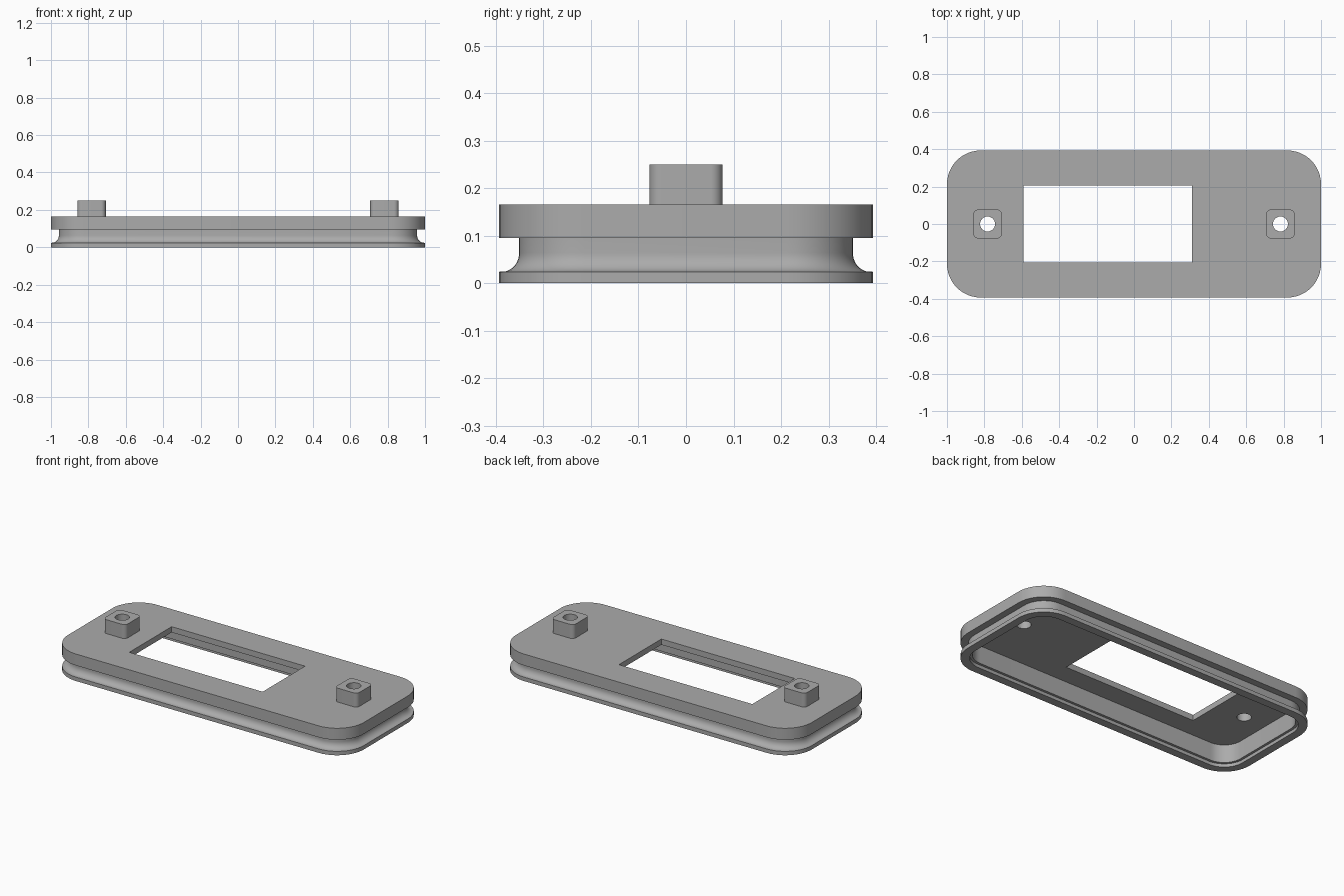
import bpy, bmesh, math

cube = bpy.data.objects.get("Cube")
if cube:
    bpy.data.objects.remove(cube, do_unlink=True)

grey = bpy.data.materials.new("light grey")
grey.use_nodes = True
grey.diffuse_color = (0.41, 0.41, 0.41, 1)
grey.node_tree.nodes["Principled BSDF"].inputs["Base Color"].default_value = grey.diffuse_color


def rounded_ring(bm, half_x, half_y, radius, z, cx=0, steps=12):
    """Ring of vertices round a rounded rectangle."""
    ring = []
    for q, (sx, sy) in enumerate([(1, 1), (-1, 1), (-1, -1), (1, -1)]):
        for i in range(steps + 1):
            a = math.pi / 2 * (q + i / steps)
            ring.append(bm.verts.new((cx + sx * (half_x - radius) + radius * math.cos(a),
                                      sy * (half_y - radius) + radius * math.sin(a), z)))
    return ring


def bridge(bm, a, b):
    for i in range(len(a)):
        j = (i + 1) % len(a)
        bm.faces.new((a[i], a[j], b[j], b[i]))


def make_object(name, bm):
    bmesh.ops.recalc_face_normals(bm, faces=bm.faces)
    mesh = bpy.data.meshes.new(name)
    bm.to_mesh(mesh)
    bm.free()
    obj = bpy.data.objects.new(name, mesh)
    bpy.context.collection.objects.link(obj)
    mesh.materials.append(grey)
    return obj


def prism(name, half_x, half_y, radius, z0, z1, cx=0):
    bm = bmesh.new()
    low = rounded_ring(bm, half_x, half_y, radius, z0, cx)
    high = rounded_ring(bm, half_x, half_y, radius, z1, cx)
    bridge(bm, low, high)
    bm.faces.new(low)
    bm.faces.new(high)
    return make_object(name, bm)


def cut(obj, cutter):
    mod = obj.modifiers.new("cut", 'BOOLEAN')
    mod.operation = 'DIFFERENCE'
    mod.solver = 'EXACT'
    mod.object = cutter
    bpy.context.view_layer.objects.active = obj
    bpy.ops.object.modifier_apply(modifier=mod.name)
    bpy.data.objects.remove(cutter, do_unlink=True)


HALF_X, HALF_Y, CORNER = 1.0, 0.393, 0.18
TOP, LIP, NECK, GROOVE = 0.165, 0.095, 0.042, 0.024

# Frame section as (inset, height): outer lip, curved groove, top flange, hollow underside
section = [(0.05, 0), (0, 0), (0, GROOVE)]
for i in range(1, 11):
    a = math.pi / 2 * i / 10
    section.append((0.006 + (NECK - 0.006) * math.sin(a), GROOVE + 0.04 * (1 - math.cos(a))))
section += [(NECK, LIP), (0, LIP), (0, TOP)]
hollow = [(0.065, 0.13), (0.065, 0.02), (0.05, 0.02)]

bm = bmesh.new()
rings = [rounded_ring(bm, HALF_X - d, HALF_Y - d, CORNER - d, z) for d, z in hollow + section]
for a, b in zip(rings, rings[1:]):
    bridge(bm, a, b)
bm.faces.new(rings[0])
bm.faces.new(rings[-1])
frame = make_object("grooved_frame", bm)

# Display opening
opening = prism("opening_cutter", 0.451, 0.205, 0.0001, -0.1, 0.4, -0.141)
cut(frame, opening)

# Mounting posts with through holes
parts = [frame]
for side, label in ((1, "left"), (-1, "right")):
    post = prism(label + "_post", 0.076, 0.077, 0.025, TOP - 0.005, 0.25, side * 0.783)
    for obj in (frame, post):
        cut(obj, prism("hole_cutter", 0.04, 0.04, 0.04, -0.1, 0.4, side * 0.783))
    parts.append(post)

# Smooth rounded walls, sharp edges kept
bpy.ops.object.select_all(action='DESELECT')
for obj in parts:
    obj.select_set(True)
bpy.context.view_layer.objects.active = frame
bpy.ops.object.shade_smooth_by_angle(angle=math.radians(30))
